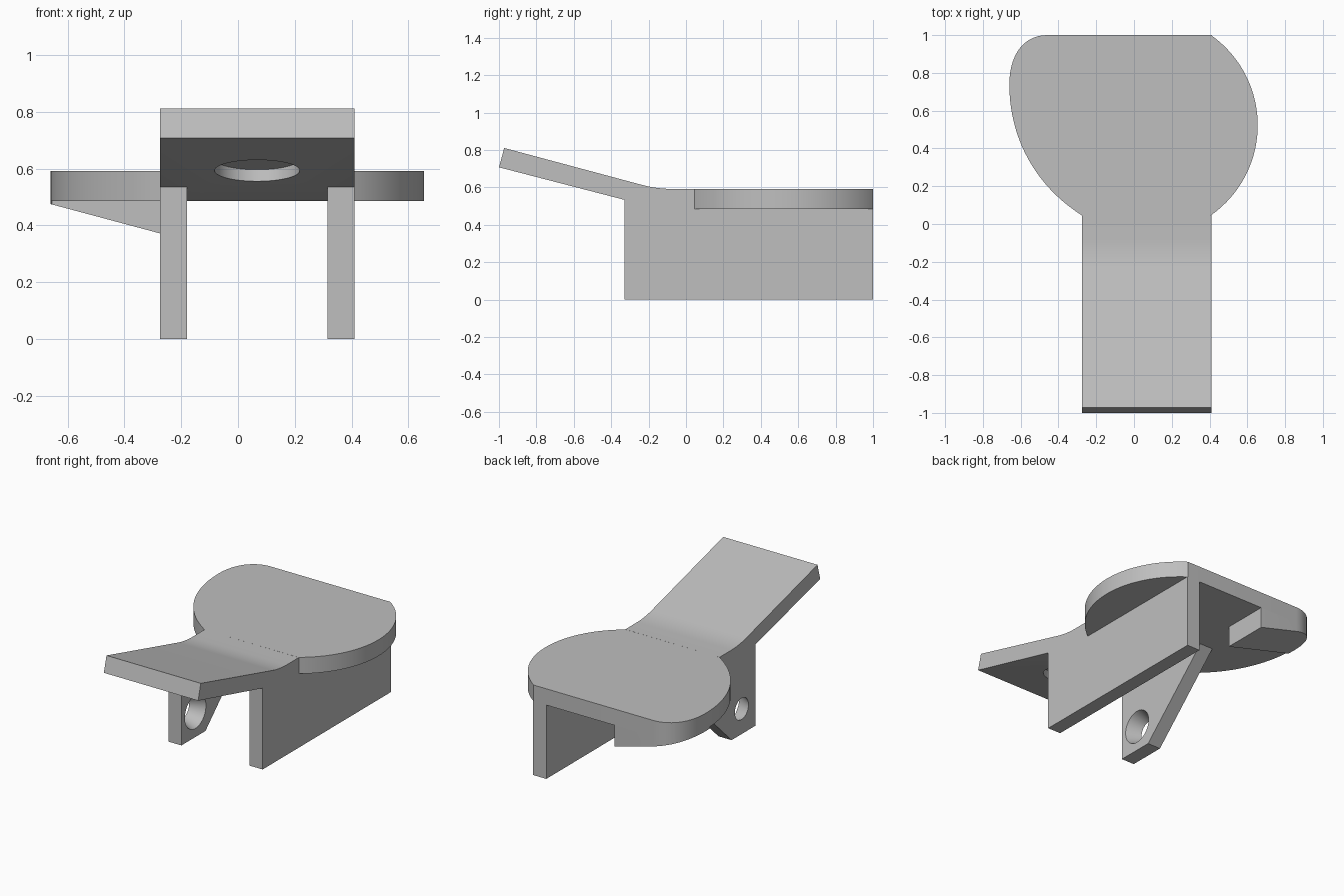
import bpy, bmesh, math
from mathutils import Vector, Matrix

if "Cube" in bpy.data.objects:
    bpy.data.objects.remove(bpy.data.objects["Cube"])

grey = bpy.data.materials.new("plain_grey")
grey.use_nodes = True
grey.diffuse_color = (0.52, 0.52, 0.52, 1)
grey.node_tree.nodes["Principled BSDF"].inputs["Base Color"].default_value = grey.diffuse_color

RIGHT, LEFT, WALL = -0.275, 0.41, 0.095      # bracket sides and wall thickness
FRONT, NECK, BACK = -0.33, 0.045, 1.0
TOP, THICK = 0.592, 0.107
UNDER = TOP - THICK
TILT = math.radians(15)
SLOPE = math.tan(TILT)


def make(name, bm):
    bmesh.ops.recalc_face_normals(bm, faces=bm.faces)
    mesh = bpy.data.meshes.new(name)
    bm.to_mesh(mesh)
    bm.free()
    ob = bpy.data.objects.new(name, mesh)
    bpy.context.collection.objects.link(ob)
    mesh.materials.append(grey)
    return ob


def loft(name, lower, upper):
    """Solid between two matching outlines."""
    bm = bmesh.new()
    a = [bm.verts.new(p) for p in lower]
    b = [bm.verts.new(p) for p in upper]
    bm.faces.new(a)
    bm.faces.new(b)
    for i in range(len(a)):
        j = (i + 1) % len(a)
        bm.faces.new((a[i], a[j], b[j], b[i]))
    return make(name, bm)


def side_prism(name, profile, x0, x1):
    return loft(name, [(x0, y, z) for y, z in profile], [(x1, y, z) for y, z in profile])


def bezier(p0, p1, p2, p3, n=20):
    p0, p1, p2, p3 = map(Vector, (p0, p1, p2, p3))
    ts = [i / n for i in range(n + 1)]
    return [(1-t)**3*p0 + 3*t*(1-t)**2*p1 + 3*t*t*(1-t)*p2 + t**3*p3 for t in ts]


def drill(ob, r1, r2, depth, matrix):
    bm = bmesh.new()
    bmesh.ops.create_cone(bm, cap_ends=True, segments=48, radius1=r1, radius2=r2,
                          depth=depth, matrix=matrix)
    cutter = make(ob.name + "_cutter", bm)
    cutter.hide_render = True
    cutter.hide_set(True)
    mod = ob.modifiers.new("hole", "BOOLEAN")
    mod.operation = "DIFFERENCE"
    mod.solver = "EXACT"
    mod.object = cutter
    bpy.context.view_layer.update()
    mesh = bpy.data.meshes.new_from_object(ob.evaluated_get(bpy.context.evaluated_depsgraph_get()))
    ob.modifiers.clear()
    ob.data = mesh
    bpy.data.objects.remove(cutter)


# Tilted tongue with a softly bent top
bend, reach = -0.155, 0.08
radius = reach / math.tan(TILT / 2)
arc = [(bend + reach - radius * math.sin(a), TOP + radius * (1 - math.cos(a)))
       for a in (TILT * i / 6 for i in range(7))]
tip = (-0.972, TOP + SLOPE * (bend + 0.972))
tip_low = (tip[0] - THICK * math.sin(TILT), tip[1] - THICK * math.cos(TILT))
bend_low = bend + THICK * math.tan(TILT / 2)
tongue = side_prism("tilted_tongue", [(NECK, TOP)] + arc +
                    [tip, tip_low, (bend_low, UNDER), (NECK, UNDER)], RIGHT, LEFT)

# Shallow round recess under the tongue
hole_y = -0.555
mouth = Vector(((RIGHT + LEFT) / 2, hole_y, UNDER + SLOPE * (bend_low - hole_y)))
drill(tongue, 0.15, 0.15, 0.08,
      Matrix.Translation(mouth) @ Matrix.Rotation(TILT, 4, "X").inverted())

# Rounded seat plate: circular left edge, fuller right edge, straight back
mid, r = Vector((0.072, 0.523)), 0.583
span = math.asin((BACK - mid.y) / r)
left_edge = [(mid.x + r * math.cos(a), mid.y + r * math.sin(a))
             for a in (span * (i / 20 - 1) for i in range(41))]
right_edge = bezier((RIGHT, NECK), (-0.527, 0.205), (-0.66, 0.46), (-0.66, 0.74))
corner = bezier((-0.66, 0.74), (-0.66, 0.9), (-0.58, BACK), (-0.46, BACK), 14)
rim = [tuple(p) for p in right_edge[:-1] + corner]
outline = left_edge + rim[::-1]
loft("seat_plate", [(x, y, UNDER) for x, y in outline], [(x, y, TOP) for x, y in outline])

# Wedge under the right rear of the plate
inner, wedge_front = RIGHT + WALL, 0.69
i = next(k for k, p in enumerate(rim) if p[1] > wedge_front)
foot = [(inner, wedge_front), (rim[i - 1][0], wedge_front)] + rim[i:] + [(inner, BACK)]
loft("rear_wedge", [(x, y, 0.346 + SLOPE * (inner - x)) for x, y in foot],
     [(x, y, UNDER) for x, y in foot])

# Full-length left wall and tapered right wall
front_top = UNDER + SLOPE * (bend_low - FRONT)
head = [(bend_low, UNDER), (FRONT, front_top), (FRONT, 0)]
side_prism("left_wall", head + [(BACK, 0), (BACK, UNDER)], LEFT - WALL, LEFT)
right_wall = side_prism("right_wall", head + [(-0.08, 0), (0.42, UNDER)], RIGHT, inner)

# Countersunk hole through the right wall, wide on the inside
drill(right_wall, 0.07, 0.11, WALL + 0.002,
      Matrix.Translation((RIGHT + WALL / 2, -0.185, 0.166)) @ Matrix.Rotation(math.pi / 2, 4, "Y"))

for ob in bpy.context.scene.objects:
    ob.select_set(ob.type == "MESH")
bpy.context.view_layer.objects.active = tongue
bpy.ops.object.shade_smooth_by_angle(angle=math.radians(30))
